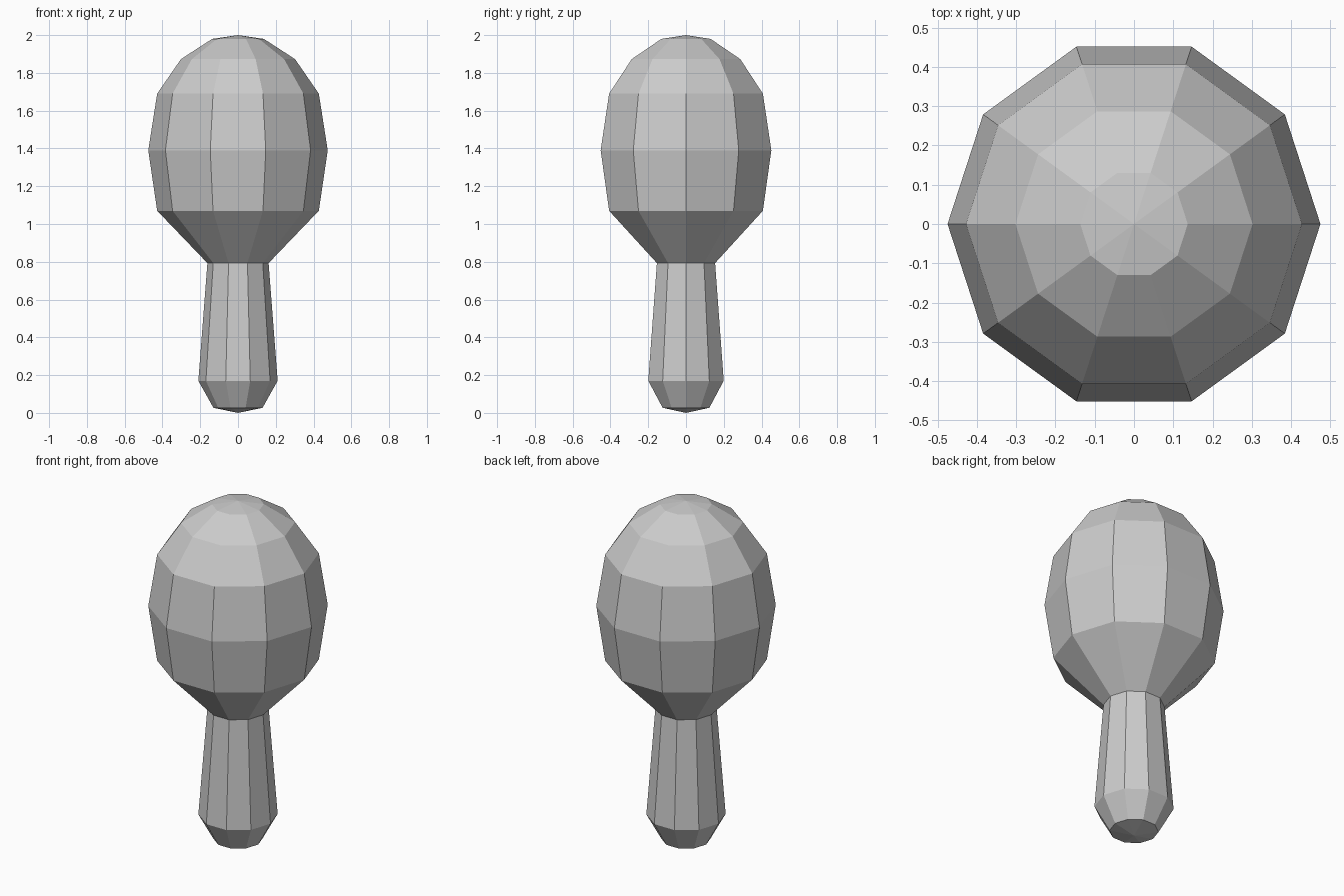
import bpy, bmesh
from math import cos, sin, tau

if "Cube" in bpy.data.objects:
    bpy.data.objects.remove(bpy.data.objects["Cube"])

SIDES = 10


def lathe(name, profile):
    """Revolve (radius, z) points around z; radius 0 makes a pole."""
    bm = bmesh.new()
    rings = []
    for r, z in profile:
        if r == 0:
            rings.append([bm.verts.new((0, 0, z))] * SIDES)
        else:
            rings.append([bm.verts.new((r * cos(tau * i / SIDES), r * sin(tau * i / SIDES), z))
                          for i in range(SIDES)])
    for low, high in zip(rings, rings[1:]):
        for i in range(SIDES):
            j = (i + 1) % SIDES
            corners = list(dict.fromkeys((low[i], low[j], high[j], high[i])))
            bm.faces.new(corners)
    bmesh.ops.recalc_face_normals(bm, faces=bm.faces)
    mesh = bpy.data.meshes.new(name)
    bm.to_mesh(mesh)
    bm.free()
    obj = bpy.data.objects.new(name, mesh)
    bpy.context.collection.objects.link(obj)
    return obj


# Handle with rounded butt and egg-shaped head, one continuous turned body
handle = [(0, 0.0), (0.13, 0.027), (0.21, 0.17), (0.162, 0.793)]
head = [(0.428, 1.07), (0.475, 1.39), (0.428, 1.69), (0.302, 1.873), (0.137, 1.98), (0, 2.0)]
lathe("shaker_body", handle + head)
